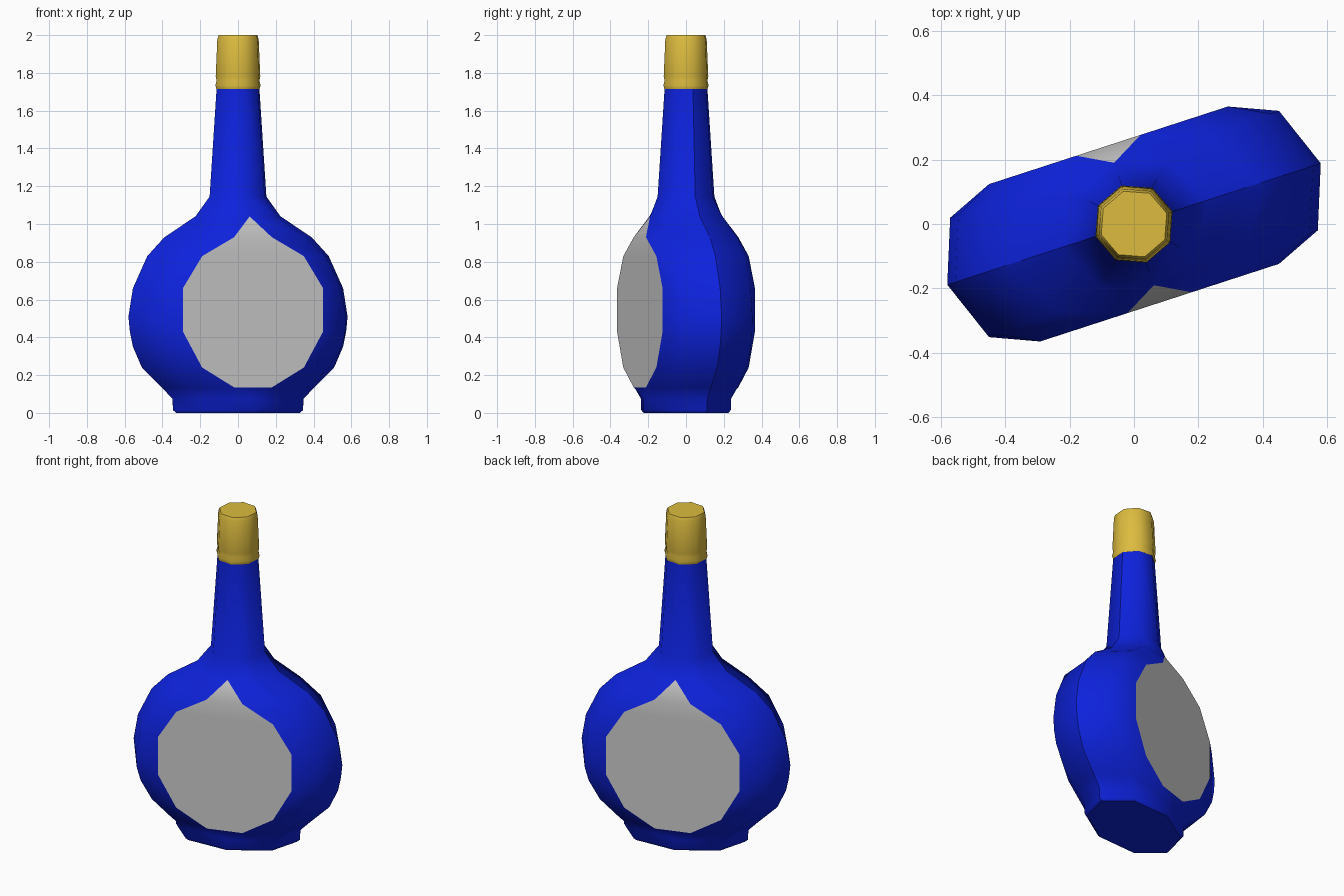
import bpy, bmesh, math
from mathutils import Matrix

if "Cube" in bpy.data.objects:
    bpy.data.objects.remove(bpy.data.objects["Cube"])

TURN = Matrix.Rotation(math.radians(18), 4, 'Z')   # whole bottle is turned on its stand
K = math.sqrt(0.5)


def finish(bm, name, colour=None):
    bmesh.ops.remove_doubles(bm, verts=bm.verts, dist=1e-4)
    bmesh.ops.recalc_face_normals(bm, faces=bm.faces)
    bm.transform(TURN)
    for f in bm.faces:
        f.smooth = True
    mesh = bpy.data.meshes.new(name)
    bm.to_mesh(mesh)
    bm.free()
    ob = bpy.data.objects.new(name, mesh)
    bpy.context.collection.objects.link(ob)
    if colour:
        mat = bpy.data.materials.new(name + "_colour")
        mat.diffuse_color = colour
        mat.use_nodes = True
        mat.node_tree.nodes["Principled BSDF"].inputs["Base Color"].default_value = mat.diffuse_color
        mesh.materials.append(mat)
    return ob


def octagon(z, a, b=None):
    """Level with an eight-sided section of half-width a and half-depth b."""
    b = b or a
    return (z, a, a * K, b * K, 0, b)


def add_face(bm, pts):
    unique = []
    for p in pts:
        if p not in unique:
            unique.append(p)
    if len(unique) > 2:
        return bm.faces.new([bm.verts.new(p) for p in unique])


def ring(level):
    z, r, m, mv, l, lv = level
    front = [(r, 0, z), (m, -mv, z), (l, -lv, z), (-l, -lv, z), (-m, -mv, z)]
    return front + [(-x, -y, z) for x, y, z in front]


# Levels: z, side ridge, shoulder width, shoulder depth, panel half-width, panel depth
levels = [
    octagon(0, .345, .22),
    octagon(.015, .362, .236),
    octagon(.075, .365, .236),
    (.135, .425, .33, .18, .105, .257),
    (.24, .535, .445, .19, .283, .257),
    (.35, .585, .51, .195, .345, .257),
    (.43, .602, .533, .195, .39, .257),
    (.51, .61, .537, .195, .39, .257),
    (.66, .585, .51, .195, .39, .257),
    (.83, .505, .425, .192, .283, .257),
    (.93, .41, .31, .185, .105, .257),
    (1.04, .237, .165, .15, 0, .20),
    octagon(1.145, .158),
    octagon(1.72, .119),
]
LABEL_BOTTOM, LABEL_TOP = .135, 1.04

# Glass body, and the two flat label panels let into it
body, label = bmesh.new(), bmesh.new()
for lo, hi in zip(levels, levels[1:]):
    a, b = ring(lo), ring(hi)
    for i in range(10):
        j = (i + 1) % 10
        on_label = i in (2, 7) and LABEL_BOTTOM <= lo[0] < LABEL_TOP
        add_face(label if on_label else body, [a[i], a[j], b[j], b[i]])
add_face(body, [p for i, p in enumerate(ring(levels[0])) if i not in (3, 8)])
bottle = finish(body, "bottle_body", (.004, .016, .72, 1))
finish(label, "label_panels")

# Sharp seams along the side ridges and around the foot
seam = bmesh.new()
seam.from_mesh(bottle.data)
back = TURN.inverted()
for e in seam.edges:
    p, q = (back @ v.co for v in e.verts)
    if (abs(p.y) < 1e-3 and abs(q.y) < 1e-3) or max(p.z, q.z) < .001:
        e.smooth = False
seam.to_mesh(bottle.data)
seam.free()

# Cap: eight-sided turned profile
profile = [(.112, 1.715), (.120, 1.715), (.126, 1.735), (.119, 1.758), (.124, 1.782),
           (.115, 1.98), (.107, 2.0)]
cap = bmesh.new()
rings = [[(r * math.cos(i * math.pi / 4), r * math.sin(i * math.pi / 4), z) for i in range(8)]
         for r, z in profile]
for a, b in zip(rings, rings[1:]):
    for i in range(8):
        j = (i + 1) % 8
        add_face(cap, [a[i], a[j], b[j], b[i]])
add_face(cap, rings[-1])
cap_ob = finish(cap, "cap", (.72, .5, .05, 1))
bpy.context.view_layer.objects.active = cap_ob
cap_ob.select_set(True)
bpy.ops.object.shade_smooth_by_angle(angle=math.radians(50))
